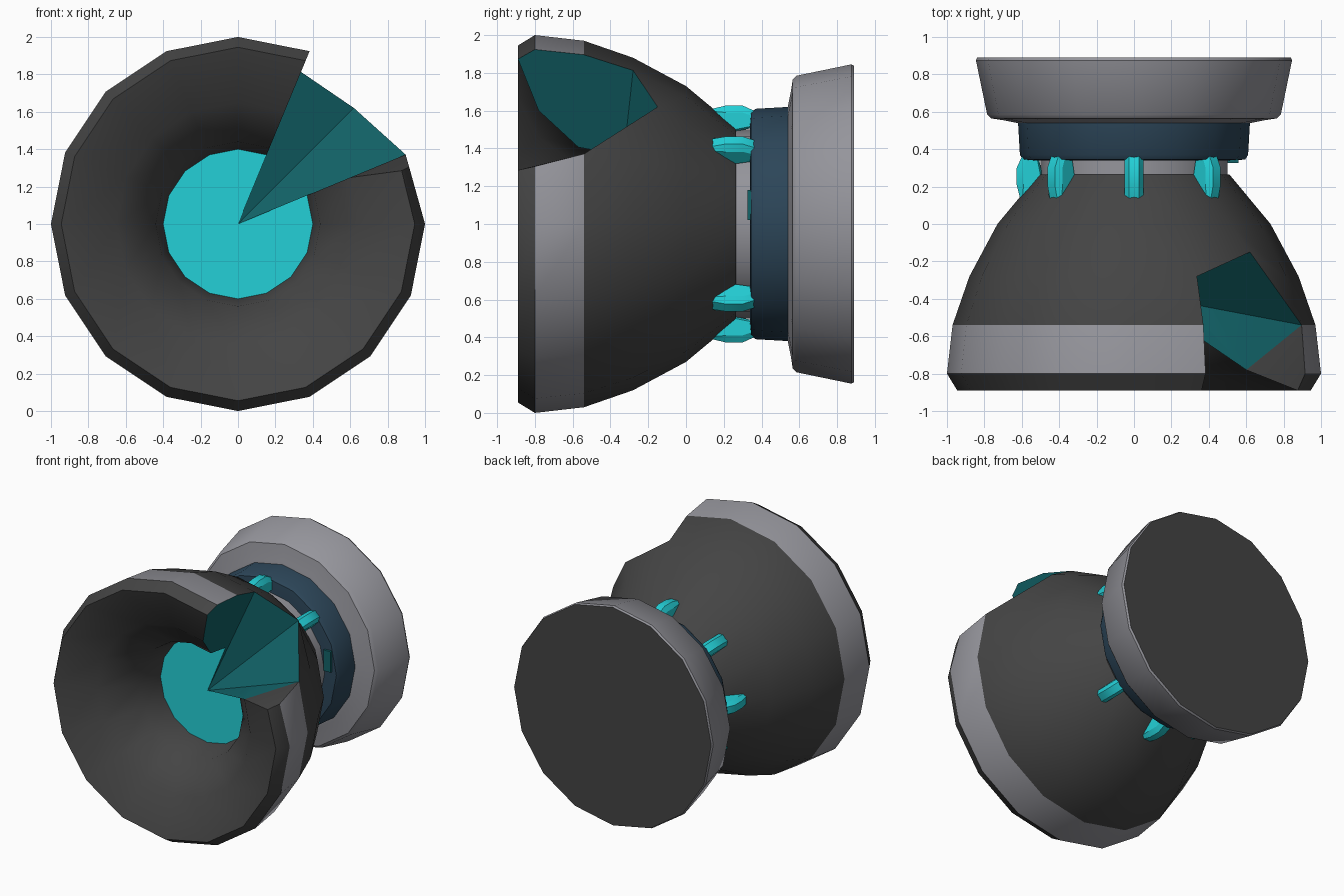
import bpy, bmesh, math
from mathutils import Vector

if "Cube" in bpy.data.objects:
    bpy.data.objects.remove(bpy.data.objects["Cube"])

N = 16  # sides of every turned part


def material(name, rgb):
    m = bpy.data.materials.new(name)
    m.diffuse_color = (*rgb, 1)
    m.use_nodes = True
    m.node_tree.nodes["Principled BSDF"].inputs["Base Color"].default_value = m.diffuse_color
    return m


DARK = material("dark_grey", (0.058, 0.058, 0.058))
LIGHT = material("light_grey", (0.30, 0.30, 0.33))
CYAN = material("bright_cyan", (0.017, 0.63, 0.68))
TEAL = material("dark_teal", (0.006, 0.125, 0.14))
BLUE = material("slate_blue", (0.025, 0.06, 0.098))


def polar(r, y, k):
    """Point at radius r around the y axis, k steps round from +x."""
    a = 2 * math.pi * k / N
    return Vector((r * math.cos(a), y, 1 + r * math.sin(a)))


def finish(name, bm, mats, angle=35):
    bmesh.ops.recalc_face_normals(bm, faces=bm.faces[:])
    me = bpy.data.meshes.new(name)
    bm.to_mesh(me)
    bm.free()
    for m in mats:
        me.materials.append(m)
    ob = bpy.data.objects.new(name, me)
    bpy.context.collection.objects.link(ob)
    bpy.ops.object.select_all(action='DESELECT')
    ob.select_set(True)
    bpy.context.view_layer.objects.active = ob
    bpy.ops.object.shade_smooth_by_angle(angle=math.radians(angle))
    return ob


def turned(name, profile, mats, back_mat=0):
    """Closed solid turned from (radius, y) points."""
    bm = bmesh.new()
    rings = [[bm.verts.new(polar(r, y, k)) for k in range(N)] for r, y in profile]
    for a, b in zip(rings, rings[1:]):
        for k in range(N):
            j = (k + 1) % N
            bm.faces.new((a[k], a[j], b[j], b[k]))
    bm.faces.new(rings[0])
    bm.faces.new(rings[-1]).material_index = back_mat
    return finish(name, bm, mats)


# Bell: turned shell with a broken-out wedge between steps 1 and 3
profile = [(0.40, -0.37), (0.44, -0.57), (0.65, -0.78), (0.945, -0.89), (1.0, -0.80),
           (0.97, -0.54), (0.88, -0.28), (0.73, 0.0), (0.51, 0.265)]
bm = bmesh.new()
v = [[bm.verts.new(polar(r, y, k)) for k in range(N)] for r, y in profile]
v[6][2].co = (0.62, -0.15, 1.62)      # chipped edge
v[3][1].co = (0.875, -0.89, 1.285)
v[4][1].co = (0.915, -0.80, 1.305)
centre = bm.verts.new((0, -0.37, 1))


def face(verts, mat):
    bm.faces.new(verts).material_index = mat


for k in range(N):
    j = (k + 1) % N
    broken = k in (1, 2)
    if not broken:
        face((centre, v[0][k], v[0][j]), 2)          # glowing disc
    for i in range(len(v) - 1):
        if broken and i < 6:
            continue
        face((v[i][k], v[i][j], v[i + 1][j], v[i + 1][k]), 1 if i == 4 else 0)
face((v[5][1], v[6][1], v[6][2]), 0)
face(v[8], 0)
# Broken faces inside the wedge
face([centre] + [v[i][3] for i in range(7)], 3)
face((centre, v[6][3], v[6][2]), 3)
face((centre, v[6][2], v[5][1]), 3)
face((centre, v[5][1], v[2][1], v[1][1], v[0][1]), 3)
face((v[5][1], v[4][1], v[3][1], v[2][1]), 0)
for k in (0, 1, 2, 3, 4, 5):             # drop unused vertices of the wedge
    if not v[k][2].link_faces:
        bm.verts.remove(v[k][2])
finish("bell", bm, [DARK, LIGHT, CYAN, TEAL])

# Neck, collar and mounting dish
turned("neck", [(0.50, 0.22), (0.50, 0.36)], [LIGHT])
turned("collar", [(0.54, 0.34), (0.595, 0.345), (0.61, 0.37), (0.62, 0.545)], [BLUE])
turned("mounting_dish", [(0.60, 0.535), (0.64, 0.543), (0.70, 0.555), (0.765, 0.565),
                         (0.785, 0.585), (0.845, 0.875), (0.838, 0.89)], [LIGHT, DARK], 1)

# Seven clamps around the neck; the one on the right is broken off
core = [(0.14, 0.61), (0.21, 0.627), (0.30, 0.627), (0.36, 0.60), (0.36, 0.51), (0.26, 0.49)]
side = [(0.155, 0.595), (0.21, 0.59), (0.30, 0.59), (0.36, 0.57), (0.36, 0.52), (0.26, 0.50)]
for n in range(1, 8):
    a = n * math.pi / 4
    out = Vector((math.cos(a), 0, math.sin(a)))
    tan = Vector((-math.sin(a), 0, math.cos(a)))
    bm = bmesh.new()
    layers = [[bm.verts.new(Vector((0, y, 1)) + out * r + tan * t) for y, r in prof]
              for prof, t in ((side, -0.05), (core, -0.028), (core, 0.028), (side, 0.05))]
    for p, q in zip(layers, layers[1:]):
        for i in range(6):
            j = (i + 1) % 6
            bm.faces.new((p[i], p[j], q[j], q[i]))
    bm.faces.new(layers[0])
    bm.faces.new(layers[-1])
    finish(f"clamp_{n}", bm, [CYAN], 30)

# Stump left by the missing clamp
bm = bmesh.new()
bmesh.ops.create_cube(bm, size=1)
for w in bm.verts:
    w.co = Vector((0.53 + w.co.x * 0.06, 0.335 + w.co.y * 0.02, 1.10 + w.co.z * 0.16))
finish("clamp_stump", bm, [TEAL])
